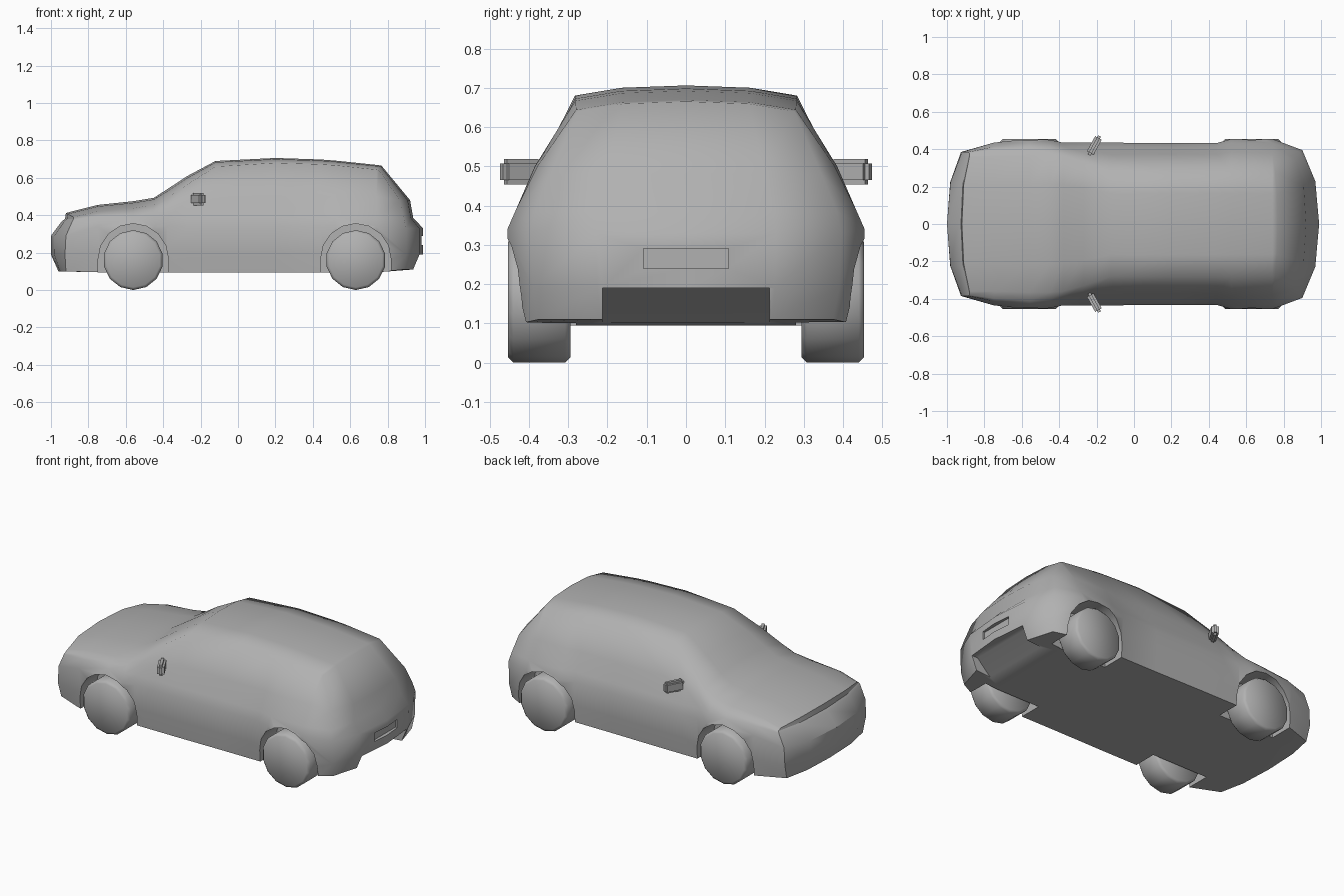
import bpy, bmesh, math
from mathutils import Matrix

if "Cube" in bpy.data.objects:
    bpy.data.objects.remove(bpy.data.objects["Cube"])

paint = bpy.data.materials.new("mid_grey")
paint.diffuse_color = (0.44, 0.44, 0.44, 1)
paint.use_nodes = True
paint.node_tree.nodes["Principled BSDF"].inputs["Base Color"].default_value = paint.diffuse_color


def new_object(name, bm):
    bmesh.ops.recalc_face_normals(bm, faces=bm.faces)
    mesh = bpy.data.meshes.new(name)
    bm.to_mesh(mesh)
    bm.free()
    mesh.materials.append(paint)
    obj = bpy.data.objects.new(name, mesh)
    bpy.context.collection.objects.link(obj)
    return obj


def activate(obj):
    bpy.ops.object.select_all(action='DESELECT')
    obj.select_set(True)
    bpy.context.view_layer.objects.active = obj


def smooth(obj, degrees):
    activate(obj)
    bpy.ops.object.shade_smooth_by_angle(angle=math.radians(degrees))


def prism(name, profile, y0, y1):
    bm = bmesh.new()
    face = bm.faces.new([bm.verts.new((x, y0, z)) for x, z in profile])
    out = bmesh.ops.extrude_face_region(bm, geom=[face])['geom']
    for v in out:
        if isinstance(v, bmesh.types.BMVert):
            v.co.y = y1
    return new_object(name, bm)


def cut(obj, cutter):
    cutter.hide_render = True
    mod = obj.modifiers.new("cut", 'BOOLEAN')
    mod.operation = 'DIFFERENCE'
    mod.solver = 'EXACT'
    mod.object = cutter
    activate(obj)
    bpy.ops.object.modifier_apply(modifier=mod.name)
    bpy.data.objects.remove(cutter)


# Body stations along the side: x, half width, top edge height, top edge half width, crown
stations = [
    (-0.75, 0.435, 0.420, 0.360, 0.035),
    (-0.56, 0.455, 0.437, 0.365, 0.038),
    (-0.45, 0.450, 0.455, 0.365, 0.038),
    (-0.38, 0.435, 0.490, 0.360, 0.048),
    (-0.27, 0.435, 0.565, 0.330, 0.045),
    (-0.12, 0.435, 0.660, 0.280, 0.030),
    (0.20, 0.432, 0.680, 0.283, 0.026),
    (0.44, 0.432, 0.672, 0.283, 0.026),
    (0.52, 0.455, 0.667, 0.282, 0.025),
    (0.74, 0.455, 0.644, 0.280, 0.025),
]
# Corner columns, bottom to top: x, half width, height, bow at the centre line
nose = [(-0.92, 0.36, 0.10, -0.04), (-0.925, 0.385, 0.19, -0.075), (-0.92, 0.385, 0.29, -0.08),
        (-0.885, 0.385, 0.37, -0.055), (-0.88, 0.38, 0.38, -0.045), (-0.88, 0.36, 0.39, -0.04)]
tail = [(0.89, 0.375, 0.11, 0.06), (0.90, 0.39, 0.19, 0.09), (0.90, 0.395, 0.33, 0.09),
        (0.885, 0.385, 0.385, 0.052), (0.865, 0.345, 0.48, 0.055), (0.755, 0.276, 0.64, 0.012)]


def side_column(x, w, z5, y5, crown):
    z4 = min(0.5, (0.39 + z5) / 2)
    y3 = w - 0.022
    y4 = y3 + (y5 - y3) * (z4 - 0.39) / (z5 - 0.39) + 0.012
    return [(x, w - 0.012, 0.095, 0), (x, w - 0.004, 0.20, 0), (x, w, 0.34, 0),
            (x, y3, 0.39, 0), (x, y4, z4, 0), (x, y5, z5, 0)]


columns = [nose] + [side_column(*s) for s in stations] + [tail]
crowns = [0.022] + [s[4] for s in stations] + [0.025]
US = (-1, -0.58, 0, 0.58, 1)
BULGE = {-1: 0, -0.58: 0.77, 0: 1, 0.58: 0.77, 1: 0}
bm = bmesh.new()
cache = {}


def vert(i, j, u):
    if (i, j, u) not in cache:
        x, y, z, bow = columns[i][j]
        lift = crowns[i] * BULGE[u] if j == 5 else 0
        cache[i, j, u] = bm.verts.new((x + bow * BULGE[u], y * u, z + lift))
    return cache[i, j, u]


last = len(columns) - 1
# Sides
for i in range(last):
    for j in range(5):
        for u in (-1, 1):
            bm.faces.new([vert(a, b, u) for a, b in ((i, j), (i + 1, j), (i + 1, j + 1), (i, j + 1))])
# Roof, floor, nose and tail panels
for u, v in zip(US, US[1:]):
    for j in (0, 5):
        for i in range(last):
            bm.faces.new([vert(i, j, u), vert(i + 1, j, u), vert(i + 1, j, v), vert(i, j, v)])
    for i in (0, last):
        for j in range(5):
            bm.faces.new([vert(i, j, u), vert(i, j + 1, u), vert(i, j + 1, v), vert(i, j, v)])
body = new_object("car_body", bm)

# Wheel arches, rear diffuser and plate recess
WHEELS = (-0.56, 0.63)
for wx in WHEELS:
    arch = [(wx + 0.188 * math.cos(a * math.pi / 8), 0.165 + 0.19 * math.sin(a * math.pi / 8)) for a in range(9)]
    arch += [(wx - 0.188, -0.1), (wx + 0.188, -0.1)]
    for s in (-1, 1):
        cut(body, prism("arch_cutter", arch, 0.28 * s, 0.6 * s))
cut(body, prism("diffuser_cutter", [(0.84, 0.0), (0.84, 0.10), (0.93, 0.19), (1.1, 0.19), (1.1, 0.0)], -0.213, 0.213))
cut(body, prism("plate_cutter", [(0.968, 0.24), (0.968, 0.29), (1.1, 0.29), (1.1, 0.24)], -0.108, 0.108))
smooth(body, 62)

# Crisp creases around the nose panels
bm = bmesh.new()
bm.from_mesh(body.data)
for e in bm.edges:
    if all(v.co.x < -0.87 for v in e.verts) and e.calc_face_angle(0) > math.radians(27):
        e.smooth = False
bm.to_mesh(body.data)
bm.free()

# Wheels and mirrors
for s, side in ((-1, "right"), (1, "left")):
    for wx, end in zip(WHEELS, ("front", "rear")):
        bm = bmesh.new()
        bmesh.ops.create_cone(bm, cap_ends=True, segments=14, radius1=0.16, radius2=0.16, depth=0.16,
                              matrix=Matrix.Translation((wx, 0.374 * s, 0.16)) @ Matrix.Rotation(math.pi / 2, 4, 'X'))
        rims = [e for e in bm.edges if any(len(f.verts) > 4 for f in e.link_faces)]
        bmesh.ops.bevel(bm, geom=rims, offset=0.014, segments=1, affect='EDGES')
        smooth(new_object(f"{end}_{side}_wheel", bm), 60)

    bm = bmesh.new()
    bmesh.ops.create_cube(bm, size=1, matrix=Matrix.Translation((-0.212, 0.42 * s, 0.486))
                          @ Matrix.Rotation(-0.5 * s, 4, 'Z') @ Matrix.Diagonal((0.04, 0.115, 0.066, 1)))
    bmesh.ops.bevel(bm, geom=bm.edges[:], offset=0.012, segments=2, affect='EDGES')
    smooth(new_object(f"{side}_mirror", bm), 60)
